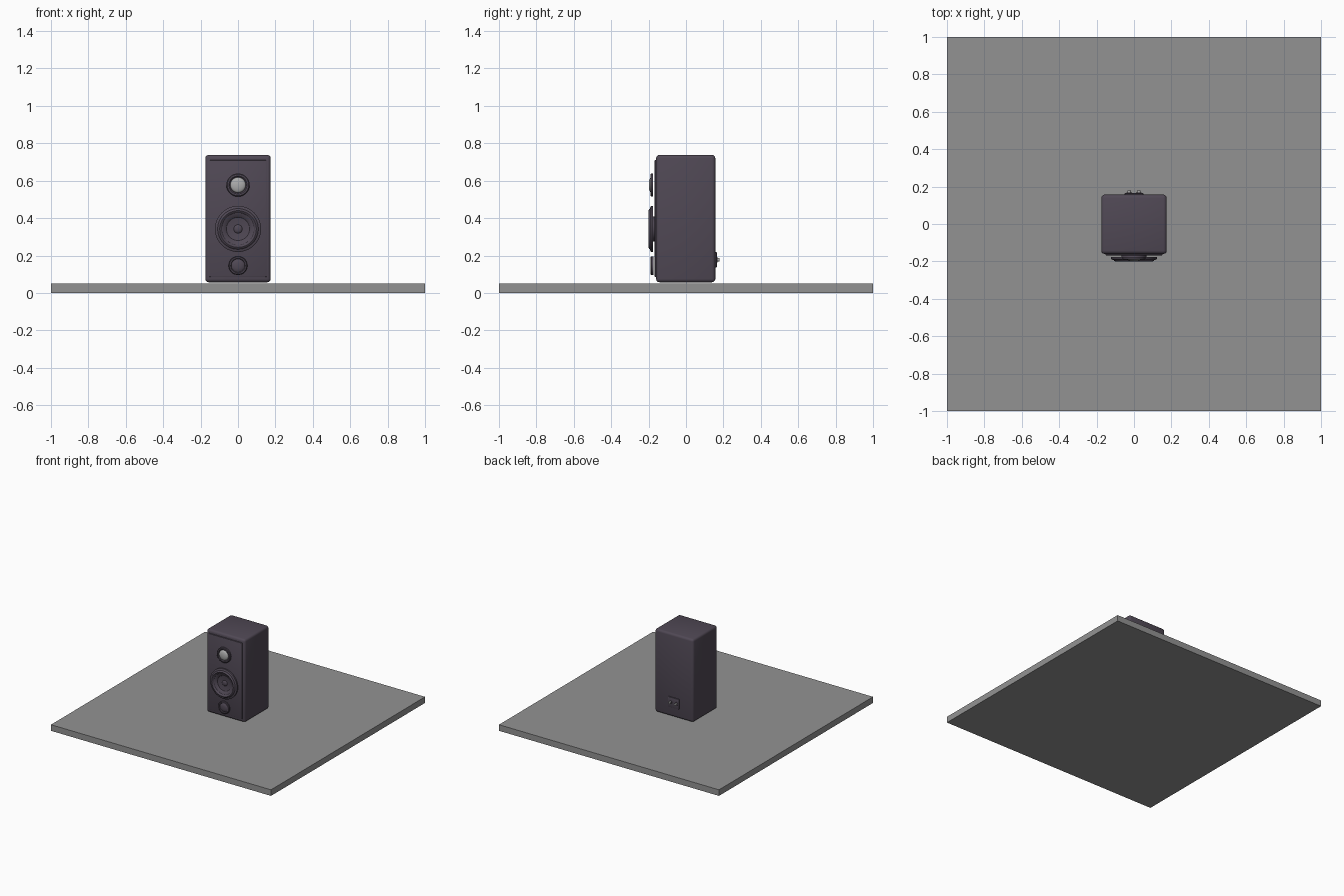
import bpy, bmesh, math
from mathutils import Matrix

cube = bpy.data.objects.get("Cube")
if cube:
    bpy.data.objects.remove(cube, do_unlink=True)


def material(name, rgb):
    m = bpy.data.materials.new(name)
    m.use_nodes = True
    m.diffuse_color = (*rgb, 1)
    m.node_tree.nodes["Principled BSDF"].inputs["Base Color"].default_value = (*rgb, 1)
    return m


GREY = material("floor grey", (0.29, 0.29, 0.29))
DARK = material("cabinet dark plum", (0.08, 0.065, 0.09))
SILVER = material("silver", (0.42, 0.42, 0.42))


def finish(bm, name, mat):
    bmesh.ops.recalc_face_normals(bm, faces=bm.faces)
    me = bpy.data.meshes.new(name)
    bm.to_mesh(me)
    bm.free()
    me.materials.append(mat)
    ob = bpy.data.objects.new(name, me)
    bpy.context.collection.objects.link(ob)
    bpy.ops.object.select_all(action="DESELECT")
    bpy.context.view_layer.objects.active = ob
    ob.select_set(True)
    bpy.ops.object.shade_smooth_by_angle(angle=math.radians(35))
    return ob


def box(name, low, high, mat, bevel=0.0, segments=3):
    bm = bmesh.new()
    size = [b - a for a, b in zip(low, high)]
    mid = [(a + b) / 2 for a, b in zip(low, high)]
    bmesh.ops.create_cube(bm, size=1, matrix=Matrix.Translation(mid) @ Matrix.Diagonal((*size, 1)))
    if bevel:
        bmesh.ops.bevel(bm, geom=bm.edges[:], offset=bevel, segments=segments,
                        profile=0.5, affect="EDGES")
    return finish(bm, name, mat)


def lathe(name, x, z, profile, mat, steps=48):
    """Spin (radius, y) points around an axis running front to back."""
    bm = bmesh.new()
    verts = [bm.verts.new((x + r, y, z)) for r, y in profile]
    edges = [bm.edges.new(pair) for pair in zip(verts, verts[1:])]
    bmesh.ops.spin(bm, geom=verts + edges, cent=(x, 0, z), axis=(0, 1, 0),
                   angle=math.tau, steps=steps, use_duplicate=False)
    bmesh.ops.remove_doubles(bm, verts=bm.verts, dist=0.0002)
    return finish(bm, name, mat)


# Floor slab, cabinet and front baffle
box("floor_slab", (-1, -1, 0), (1, 1, 0.05), GREY)
box("cabinet", (-0.175, -0.16, 0.057), (0.175, 0.157, 0.738), DARK, 0.018)
box("front_baffle", (-0.153, -0.168, 0.085), (0.153, -0.15, 0.71), DARK, 0.005, 2)

# Woofer: mounting neck, flange, rolled surround, cone and dust cap
lathe("woofer_frame", 0, 0.342,
      [(0, -0.165), (0.065, -0.165), (0.067, -0.176), (0.123, -0.176), (0.123, -0.187),
       (0.117, -0.191), (0.109, -0.192), (0.105, -0.198), (0.098, -0.201), (0.091, -0.198),
       (0.086, -0.19), (0.066, -0.183), (0.062, -0.178), (0.022, -0.172), (0, -0.172)], DARK)
lathe("woofer_dust_cap", 0, 0.342,
      [(0.024, -0.171), (0.02, -0.176), (0.011, -0.179), (0, -0.18)], DARK)

# Tweeter: ring and dome
lathe("tweeter_ring", 0, 0.577,
      [(0, -0.176), (0.062, -0.176), (0.062, -0.186), (0.057, -0.19),
       (0.048, -0.19), (0.042, -0.184), (0, -0.184)], DARK)
lathe("tweeter_dome", 0, 0.577,
      [(0.041, -0.183)] + [(0.041 * math.cos(a), -0.185 - 0.014 * math.sin(a))
                           for a in (i * math.pi / 12 for i in range(7))], SILVER)

# Control knob under the woofer
lathe("knob_ring", 0, 0.146,
      [(0, -0.175), (0.05, -0.175), (0.05, -0.185), (0.046, -0.189),
       (0.039, -0.189), (0.036, -0.184), (0, -0.184)], DARK)
lathe("knob_cap", 0, 0.146,
      [(0.035, -0.183), (0.03, -0.187), (0.016, -0.19), (0, -0.191)], DARK)

# Rear terminal plate and binding posts
box("terminal_plate", (-0.05, 0.15, 0.135), (0.05, 0.165, 0.218), DARK, 0.004, 2)
for side, x in (("right", -0.026), ("left", 0.026)):
    lathe(side + "_terminal_collar", x, 0.177,
          [(0, 0.16), (0.014, 0.16), (0.014, 0.168), (0, 0.168)], DARK, 24)
    lathe(side + "_terminal_post", x, 0.177,
          [(0, 0.16), (0.009, 0.16), (0.009, 0.18), (0, 0.18)], SILVER, 24)
